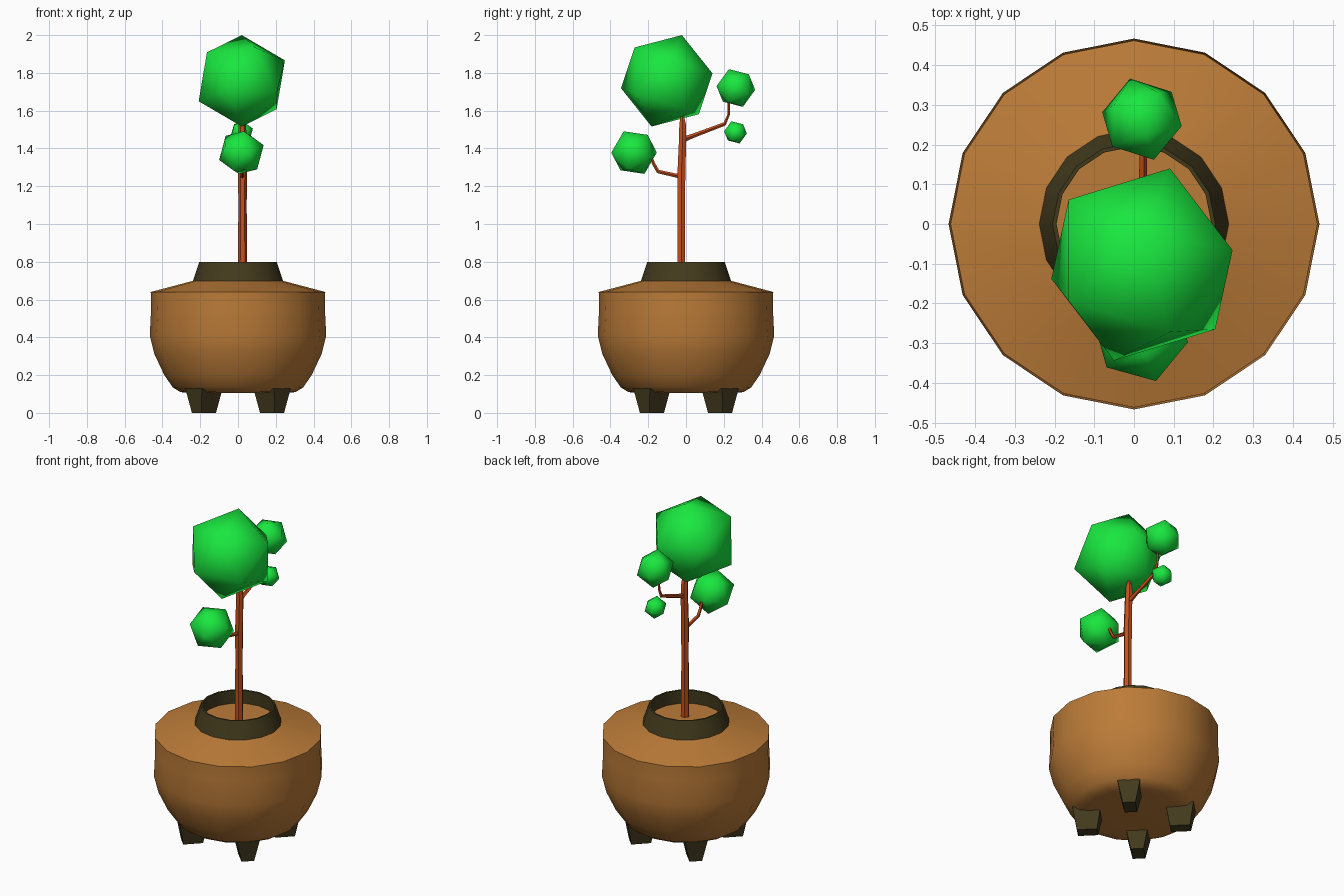
import bpy, bmesh, math
from mathutils import Vector, Matrix

if "Cube" in bpy.data.objects:
    bpy.data.objects.remove(bpy.data.objects["Cube"])


def material(name, rgb):
    m = bpy.data.materials.new(name)
    m.diffuse_color = (*rgb, 1)
    m.use_nodes = True
    m.node_tree.nodes["Principled BSDF"].inputs["Base Color"].default_value = m.diffuse_color
    return m


CLAY = material("clay", (0.50, 0.20, 0.04))
DARK = material("dark_clay", (0.055, 0.042, 0.012))
BARK = material("bark", (0.58, 0.08, 0.012))
LEAF = material("leaf", (0.01, 0.80, 0.05))


def finish(name, bm, mat, angle=None):
    bmesh.ops.recalc_face_normals(bm, faces=bm.faces)
    me = bpy.data.meshes.new(name)
    bm.to_mesh(me)
    bm.free()
    me.materials.append(mat)
    ob = bpy.data.objects.new(name, me)
    bpy.context.collection.objects.link(ob)
    if angle:
        bpy.context.view_layer.objects.active = ob
        ob.select_set(True)
        bpy.ops.object.shade_smooth_by_angle(angle=math.radians(angle))
        ob.select_set(False)
    return ob


def skin(bm, rings, cap_start, cap_end):
    """Bridge successive rings of points with quads."""
    vs = [[bm.verts.new(p) for p in r] for r in rings]
    n = len(vs[0])
    for a, b in zip(vs, vs[1:]):
        for i in range(n):
            j = (i + 1) % n
            bm.faces.new((a[i], a[j], b[j], b[i]))
    if cap_start:
        bm.faces.new(vs[0])
    if cap_end:
        bm.faces.new(vs[-1])


def lathe(name, profile, mat, cap_start=False, cap_end=False, n=16):
    bm = bmesh.new()
    rings = [[(r * math.cos(2 * math.pi * i / n), r * math.sin(2 * math.pi * i / n), z)
              for i in range(n)] for r, z in profile]
    skin(bm, rings, cap_start, cap_end)
    return finish(name, bm, mat, 50)


def limb(name, path, n):
    """Tapered tube along points (x, y, z, radius)."""
    bm = bmesh.new()
    pts = [Vector(p[:3]) for p in path]
    rings = []
    for k, p in enumerate(pts):
        d = (pts[min(k + 1, len(pts) - 1)] - pts[max(k - 1, 0)]).normalized()
        side = Vector((1, 0, 0))
        up = d.cross(side).normalized()
        rings.append([p + path[k][3] * (math.cos(t) * side + math.sin(t) * up)
                      for t in (2 * math.pi * i / n for i in range(n))])
    skin(bm, rings, True, True)
    return finish(name, bm, BARK, 30)


def foliage(name, centre, radius, a, b):
    """Icosahedron with one corner along a and a neighbouring corner towards b."""
    z = Vector(a).normalized()
    x = Vector(b)
    x = (x - x.dot(z) * z).normalized()
    rot = Matrix((x, z.cross(x), z)).transposed().to_4x4()
    bm = bmesh.new()
    bmesh.ops.create_icosphere(bm, subdivisions=1, radius=radius,
                               matrix=Matrix.Translation(centre) @ rot)
    return finish(name, bm, LEAF, 80)


# Pot with soil level inside the collar
lathe("pot", [(0.25, 0.105), (0.305, 0.11), (0.345, 0.135), (0.39, 0.20), (0.442, 0.31),
              (0.467, 0.41), (0.46, 0.55), (0.462, 0.64), (0.235, 0.70)], CLAY, cap_start=True)
lathe("collar", [(0.24, 0.695), (0.205, 0.80), (0.195, 0.80), (0.198, 0.70)], DARK)
lathe("soil", [(0.20, 0.72)], CLAY, cap_end=True)

# Four tapered feet on the diagonals
for k in range(4):
    bm = bmesh.new()
    rings = [[(0.255 + sx * d / 2, sy * w / 2, z) for sx, sy in ((-1, -1), (1, -1), (1, 1), (-1, 1))]
             for d, w, z in ((0.11, 0.07, 0), (0.155, 0.125, 0.13))]
    skin(bm, rings, True, True)
    bm.transform(Matrix.Rotation(math.radians(45 + 90 * k), 4, 'Z'))
    finish(f"foot_{k + 1}", bm, DARK)

# Trunk and branches
limb("trunk", [(0.024, -0.025, 0.70, 0.025), (0.024, -0.025, 1.10, 0.022), (0.024, -0.024, 1.28, 0.024),
               (0.024, -0.018, 1.45, 0.022), (0.022, -0.018, 1.53, 0.02), (0.02, -0.02, 1.58, 0.008)], 6)
limb("back_branch", [(0.022, -0.02, 1.445, 0.016), (0.022, 0.04, 1.468, 0.012), (0.022, 0.205, 1.53, 0.010),
                     (0.022, 0.226, 1.58, 0.007), (0.022, 0.226, 1.68, 0.006)], 5)
limb("front_branch", [(0.022, -0.02, 1.25, 0.014), (0.022, -0.06, 1.258, 0.011), (0.022, -0.148, 1.278, 0.010),
                      (0.022, -0.172, 1.32, 0.009), (0.022, -0.20, 1.39, 0.007)], 5)

# Leaf balls
foliage("crown", (0.02, -0.102, 1.758), 0.255, (0, 0.316, 0.949), (1, 0, 0))
foliage("back_upper_leaves", (0.02, 0.264, 1.72), 0.107, (-0.03, 0.102, -0.01), (0.075, 0.068, -0.034))
foliage("back_lower_leaves", (0.02, 0.262, 1.485), 0.063, (-0.03, 0.102, -0.01), (0.075, 0.068, -0.034))
foliage("front_leaves", (0.018, -0.275, 1.378), 0.126, (-0.037, 0.119, 0), (-0.118, 0.015, -0.04))
